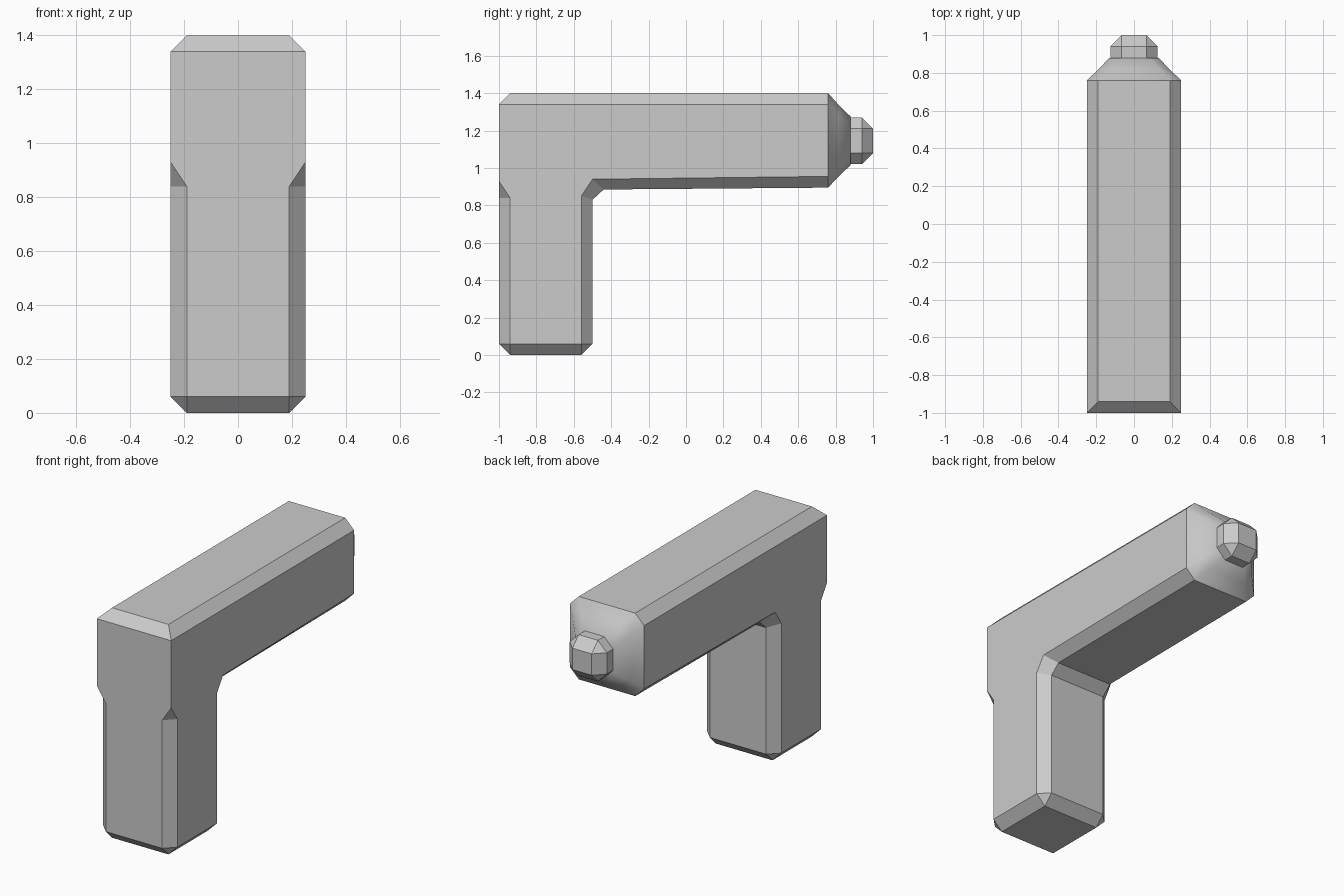
import bpy, bmesh, math

if "Cube" in bpy.data.objects:
    bpy.data.objects.remove(bpy.data.objects["Cube"])

W, C = 0.25, 0.06          # half width and chamfer size
YE = 0.76                  # y where the barrel ends


def finish(bm, name):
    bmesh.ops.remove_doubles(bm, verts=bm.verts, dist=1e-5)
    bmesh.ops.recalc_face_normals(bm, faces=bm.faces)
    me = bpy.data.meshes.new(name)
    bm.to_mesh(me)
    bm.free()
    ob = bpy.data.objects.new(name, me)
    bpy.context.collection.objects.link(ob)
    return ob


# L-shaped body: flat side outline (x = W) and rim outline (x, y, z)
I = W - C
side = [(-.94, .06), (-.56, .06), (-.56, .85), (-.50, .94), (YE, .955),
        (YE, 1.34), (-1, 1.34), (-1, .93), (-.94, .84)]
rim = [(I, -1, .06), (I, -.94, 0), (I, -.56, 0), (I, -.5, .06), (I, -.5, .83),
       (I, -.44, .885), (I, YE, .895), (I, YE, 1.4), (I, -.94, 1.4),
       (W, -1, 1.34), (W, -1, .93), (I, -1, .84)]
# chamfer faces as (side indices, rim indices)
chamfers = [((0,), (0, 1)), ((0, 1), (2, 1)), ((1,), (2, 3)), ((1, 2), (4, 3)),
            ((2, 3), (5, 4)), ((3, 4), (6, 5)), ((5, 6), (8, 7)),
            ((7, 8), (11,)), ((8, 0), (0, 11))]
bm = bmesh.new()
rims = []
for s in (1, -1):
    sv = [bm.verts.new((s * W, y, z)) for y, z in side]
    rv = [bm.verts.new((s * x, y, z)) for x, y, z in rim]
    rims.append(rv)
    bm.faces.new(sv)
    for a, b in chamfers:
        bm.faces.new([sv[i] for i in a] + [rv[i] for i in b])
n = len(rim)
for i in range(n):
    if i == 6:             # barrel end stays open under the taper
        continue
    j = (i + 1) % n
    bm.faces.new((rims[0][i], rims[0][j], rims[1][j], rims[1][i]))
finish(bm, "body")


# tapered collar: chamfered-square sections lofted along y
def octagon(bm, y, zc, hx, hz, c):
    pts = [(hx, hz - c), (hx - c, hz), (c - hx, hz), (-hx, hz - c),
           (-hx, c - hz), (c - hx, -hz), (hx - c, -hz), (hx, c - hz)]
    return [bm.verts.new((x, y, zc + z)) for x, z in pts]


bm = bmesh.new()
rings = [octagon(bm, YE, 1.1475, W, .2525, C),
         octagon(bm, .82, 1.146, .187, .187, .055),
         octagon(bm, .88, 1.145, .13, .13, .05)]
for a, b in zip(rings, rings[1:]):
    for i in range(8):
        j = (i + 1) % 8
        bm.faces.new((a[i], a[j], b[j], b[i]))
bm.faces.new(rings[-1])
collar = finish(bm, "collar")
bpy.context.view_layer.objects.active = collar
collar.select_set(True)
bpy.ops.object.shade_smooth_by_angle(angle=math.radians(50))

# nozzle: chamfered cube half sunk into the collar
bm = bmesh.new()
bmesh.ops.create_cube(bm, size=0.25)
bmesh.ops.bevel(bm, geom=bm.edges[:], offset=C, segments=1, affect='EDGES')
bmesh.ops.translate(bm, verts=bm.verts, vec=(0, .875, 1.145))
finish(bm, "nozzle")
